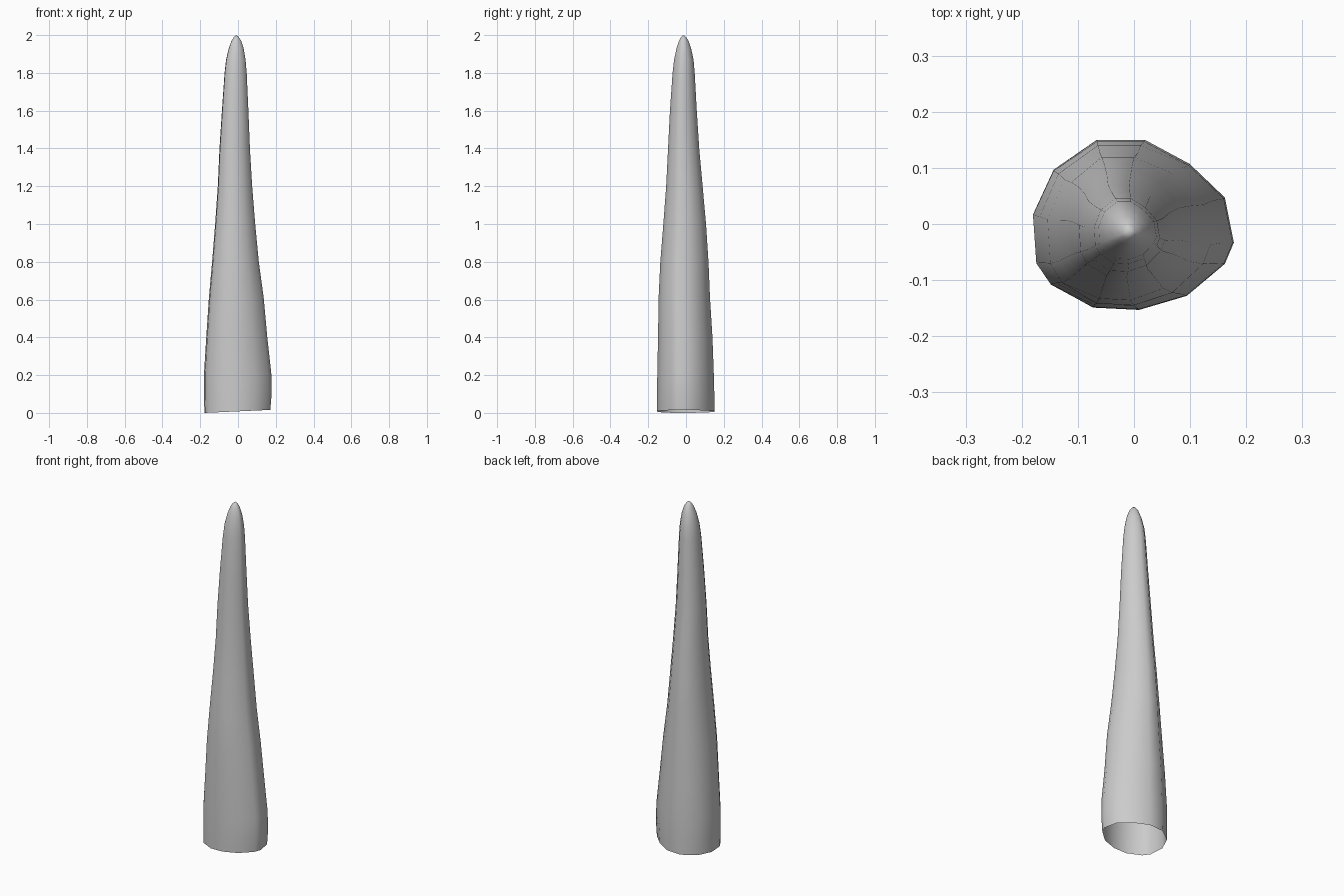
import bpy, bmesh

# Irregular 13-sided base outline (x, y)
outline = [(-0.065, 0.153), (-0.143, 0.10), (-0.18, 0.02), (-0.174, -0.067),
           (-0.148, -0.105), (-0.072, -0.146), (0.01, -0.15), (0.095, -0.125),
           (0.163, -0.068), (0.179, -0.03), (0.163, 0.05), (0.10, 0.11), (0.02, 0.153)]

# Taper stations: z, x min, x max, y min, y max
stations = [(0.0, -0.178, 0.171, -0.153, 0.150),
            (0.10, -0.18, 0.178, -0.153, 0.150),
            (0.21, -0.18, 0.176, -0.152, 0.147),
            (0.40, -0.168, 0.155, -0.148, 0.140),
            (0.61, -0.154, 0.136, -0.145, 0.127),
            (0.80, -0.137, 0.110, -0.136, 0.119),
            (1.00, -0.121, 0.091, -0.120, 0.106),
            (1.20, -0.107, 0.075, -0.105, 0.088),
            (1.40, -0.098, 0.063, -0.095, 0.070),
            (1.60, -0.085, 0.055, -0.085, 0.057),
            (1.80, -0.071, 0.046, -0.071, 0.046),
            (1.87, -0.063, 0.040, -0.063, 0.040),
            (1.93, -0.049, 0.030, -0.050, 0.027),
            (1.97, -0.034, 0.017, -0.037, 0.013),
            (1.99, -0.022, 0.004, -0.026, 0.000)]

# Tapered horn, open at the base
bm = bmesh.new()
rings = []
for z, x0, x1, y0, y1 in stations:
    ring = []
    for px, py in outline:
        u = (px + 0.18) / 0.359
        v = (py + 0.15) / 0.303
        lift = 0.016 * u if z == 0 else 0      # slanted rim
        ring.append(bm.verts.new((x0 + u * (x1 - x0), y0 + v * (y1 - y0), z + lift)))
    rings.append(ring)

n = len(outline)
for low, high in zip(rings, rings[1:]):
    for i in range(n):
        j = (i + 1) % n
        bm.faces.new((low[i], low[j], high[j], high[i]))

# Rounded tip
tip = bm.verts.new((-0.009, -0.013, 2.0))
for i in range(n):
    bm.faces.new((rings[-1][i], rings[-1][(i + 1) % n], tip))
bmesh.ops.recalc_face_normals(bm, faces=bm.faces)
for f in bm.faces:
    f.smooth = True

mesh = bpy.data.meshes.new("tapered_horn")
bm.to_mesh(mesh)
bm.free()
horn = bpy.data.objects.new("tapered_horn", mesh)
bpy.context.collection.objects.link(horn)
